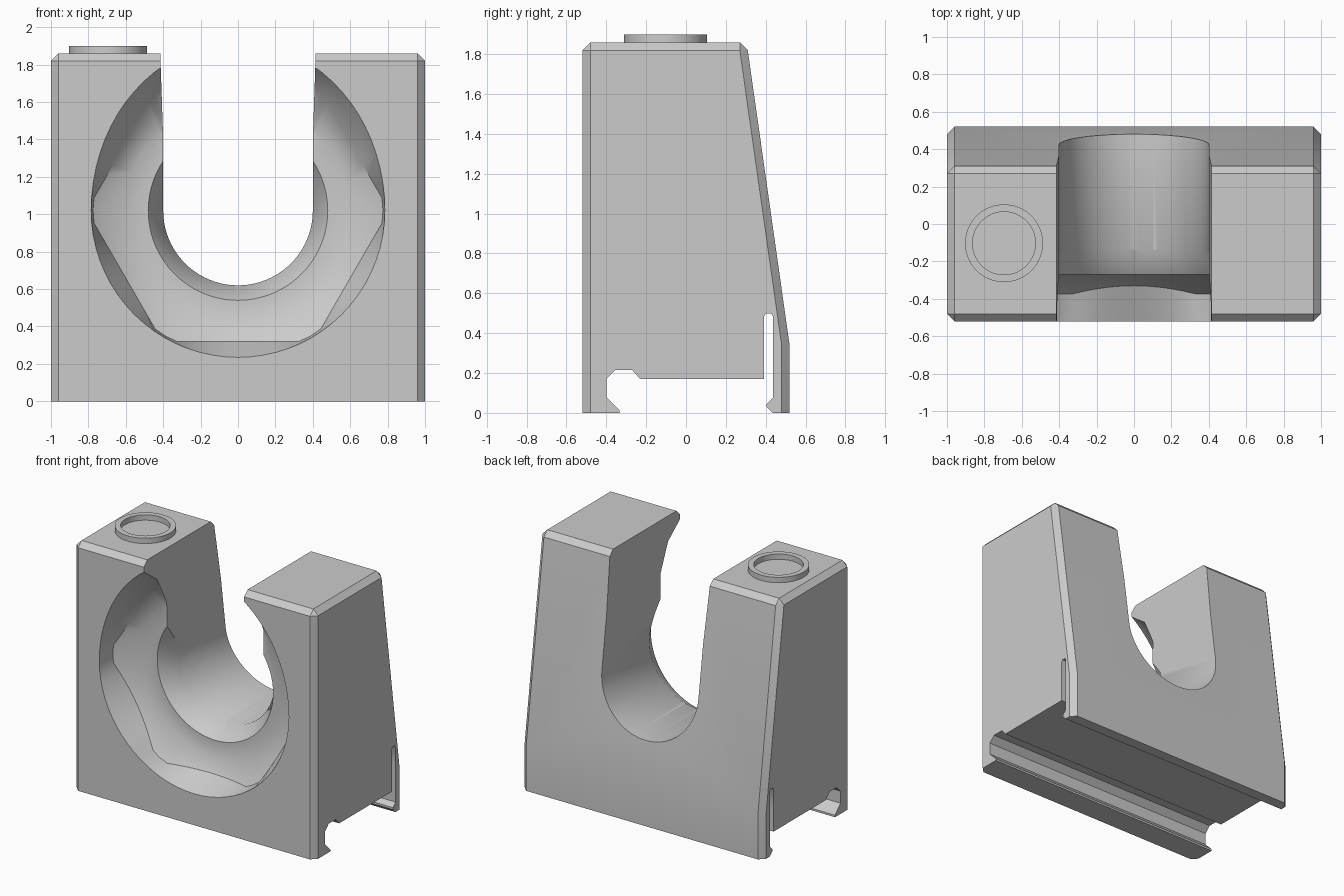
import bpy, bmesh, math

if "Cube" in bpy.data.objects:
    bpy.data.objects.remove(bpy.data.objects["Cube"])

grey = bpy.data.materials.new("light_grey")
grey.diffuse_color = (0.6, 0.6, 0.6, 1)
grey.use_nodes = True
grey.node_tree.nodes["Principled BSDF"].inputs["Base Color"].default_value = grey.diffuse_color
CZ = 1.02          # height of the bore axis


def loft(name, rings):
    """Closed solid skinned through rings of equal point count."""
    bm = bmesh.new()
    rows = [[bm.verts.new(p) for p in ring] for ring in rings]
    n = len(rows[0])
    for a, b in zip(rows, rows[1:]):
        for i in range(n):
            j = (i + 1) % n
            bm.faces.new((a[i], a[j], b[j], b[i]))
    bm.faces.new(rows[0])
    bm.faces.new(rows[-1])
    bmesh.ops.remove_doubles(bm, verts=bm.verts[:], dist=1e-5)
    bmesh.ops.recalc_face_normals(bm, faces=bm.faces[:])
    mesh = bpy.data.meshes.new(name)
    bm.to_mesh(mesh)
    bm.free()
    mesh.materials.append(grey)
    ob = bpy.data.objects.new(name, mesh)
    bpy.context.collection.objects.link(ob)
    return ob


def activate(ob):
    bpy.ops.object.select_all(action='DESELECT')
    ob.select_set(True)
    bpy.context.view_layer.objects.active = ob


def cut(ob, cutter):
    cutter.hide_render = True
    activate(ob)
    mod = ob.modifiers.new("cut", 'BOOLEAN')
    mod.operation = 'DIFFERENCE'
    mod.solver = 'EXACT'
    mod.object = cutter
    bpy.ops.object.modifier_apply(modifier=mod.name)
    bpy.data.objects.remove(cutter)


# Block with chamfered upright corners, chamfered top and sloping back
def section(z, back, inset=0.0, c=0.04):
    x, f, b = 1 - inset, -0.52 + inset, back - inset
    return [(-x + c, f, z), (x - c, f, z), (x, f + c, z), (x, b - c, z),
            (x - c, b, z), (-x + c, b, z), (-x, b - c, z), (-x, f + c, z)]


body = loft("clamp_body", [section(0, 0.52), section(0.34, 0.52),
                           section(1.82, 0.31), section(1.86, 0.31, 0.04, 0.0)])

# U-shaped pipe slot, slightly wider at the top
N = 48
u = [(0.4 * math.cos(math.pi + math.pi * i / N),
      CZ + 0.4 * math.sin(math.pi + math.pi * i / N)) for i in range(N + 1)]
u += [(0.4, 1.4), (0.417, 1.9), (-0.417, 1.9), (-0.4, 1.4)]
cut(body, loft("slot_cutter", [[(x, y, z) for x, z in u] for y in (-1, 1)]))

# Front recess: tapered bore, flat seat, hexagonal cone and flared mouth
angles = [math.radians(5 * i) for i in range(72)]


def circle(r, y):
    return [(r * math.cos(a), y, CZ + r * math.sin(a)) for a in angles]


def hex_ring():
    pts = []
    for a in angles:
        off = (math.degrees(a) + 90 + 30) % 60 - 30
        r = min(0.7 / math.cos(math.radians(off)), 0.775)
        pts.append((r * math.cos(a), -0.27 - (r - 0.6) * 0.6, CZ + r * math.sin(a)))
    return pts


def mouth(y):
    return [(0.785 * math.cos(a), y,
             CZ + (0.9 if math.sin(a) > 0 else 0.785) * math.sin(a)) for a in angles]


cut(body, loft("recess_cutter", [circle(0.394, -0.13), circle(0.48, -0.27),
                                 circle(0.6, -0.27), hex_ring(),
                                 mouth(-0.52), mouth(-0.6)]))

# Rail channel under the block, with hooked lips and a spring slit
rail = [(-0.335, -0.1), (-0.335, 0.015), (-0.4, 0.08), (-0.4, 0.17),
        (-0.355, 0.215), (-0.27, 0.215), (-0.23, 0.17), (0.392, 0.17),
        (0.392, 0.485), (0.402, 0.5), (0.426, 0.5), (0.436, 0.485),
        (0.436, 0.075), (0.405, 0.045), (0.405, 0.03), (0.436, 0.0), (0.436, -0.1)]
cut(body, loft("rail_cutter", [[(x, y, z) for y, z in rail] for x in (-1.2, 1.2)]))


# Raised ring on top of the left post
def disc(r, z):
    return [(-0.695 + r * math.cos(a), -0.103 + r * math.sin(a), z) for a in angles]


ring = loft("raised_ring", [disc(0.208, 1.855), disc(0.208, 1.9)])
cut(ring, loft("ring_cutter", [disc(0.168, 1.8), disc(0.168, 2.0)]))

# Smooth the curved faces, keep corners crisp
for ob in (body, ring):
    activate(ob)
    bpy.ops.object.shade_smooth_by_angle(angle=math.radians(35))
